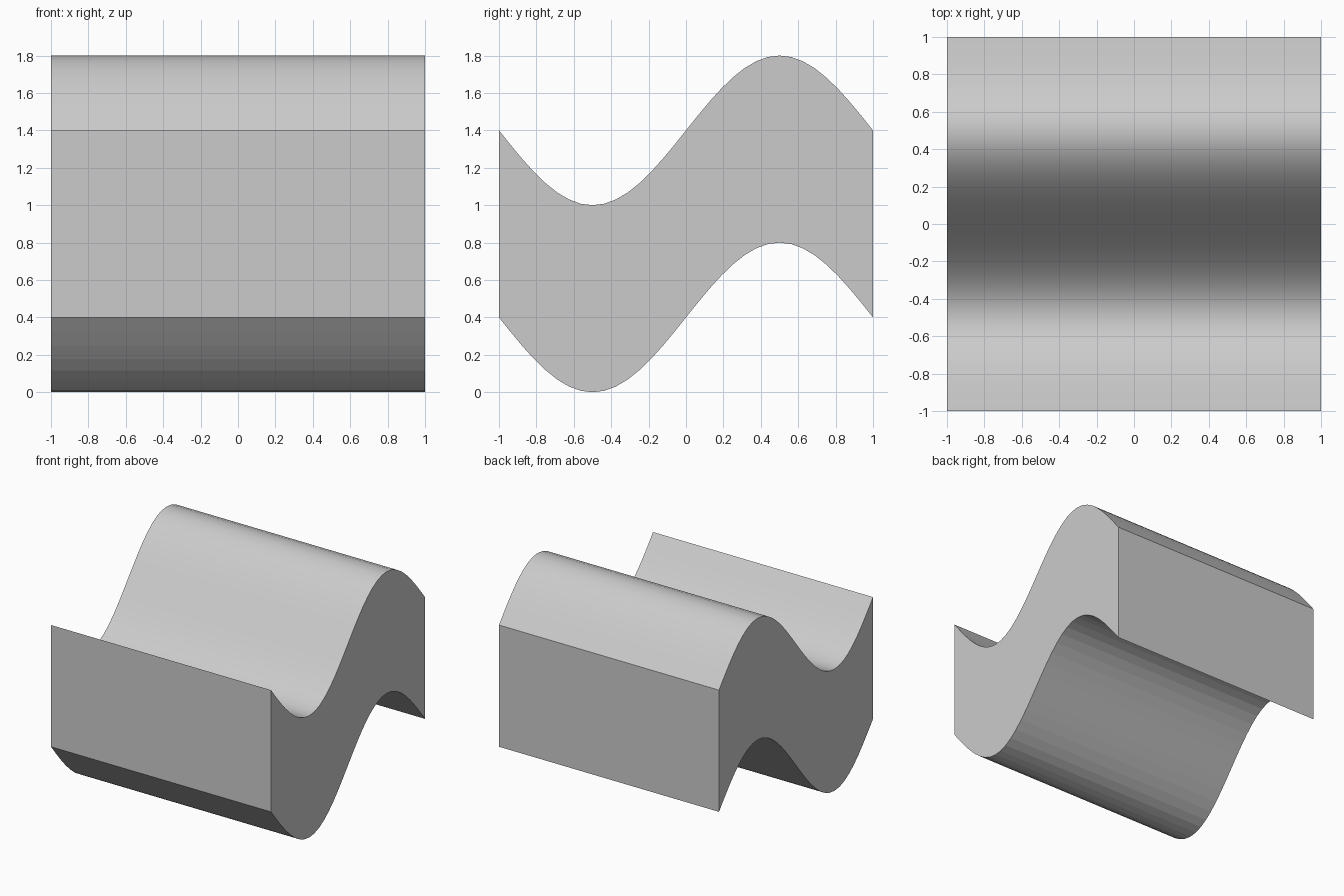
import bpy, bmesh, math

if "Cube" in bpy.data.objects:
    bpy.data.objects.remove(bpy.data.objects["Cube"])

SEGMENTS = 32      # strips along one full sine wave
AMPLITUDE = 0.4
THICKNESS = 1.0
HALF = 1.0


def wave(y):
    return AMPLITUDE * (1 + math.sin(math.pi * y))


bm = bmesh.new()

# Cross-sections: four corners at each step along y
sections = []
for i in range(SEGMENTS + 1):
    y = -HALF + 2 * HALF * i / SEGMENTS
    z = wave(y)
    sections.append([bm.verts.new(p) for p in (
        (-HALF, y, z), (HALF, y, z),
        (HALF, y, z + THICKNESS), (-HALF, y, z + THICKNESS))])

# Bottom, sides and smooth top between neighbouring sections
for a, b in zip(sections, sections[1:]):
    for k in range(4):
        n = (k + 1) % 4
        face = bm.faces.new((a[k], a[n], b[n], b[k]))
        face.smooth = (k == 2)

# Flat front and back ends
bm.faces.new(sections[0])
bm.faces.new(sections[-1])
bmesh.ops.recalc_face_normals(bm, faces=bm.faces)

# Keep the rim of the top surface crisp
for edge in bm.edges:
    if len({f.smooth for f in edge.link_faces}) > 1:
        edge.smooth = False

mesh = bpy.data.meshes.new("wave_block")
bm.to_mesh(mesh)
bm.free()
block = bpy.data.objects.new("wave_block", mesh)
bpy.context.collection.objects.link(block)
